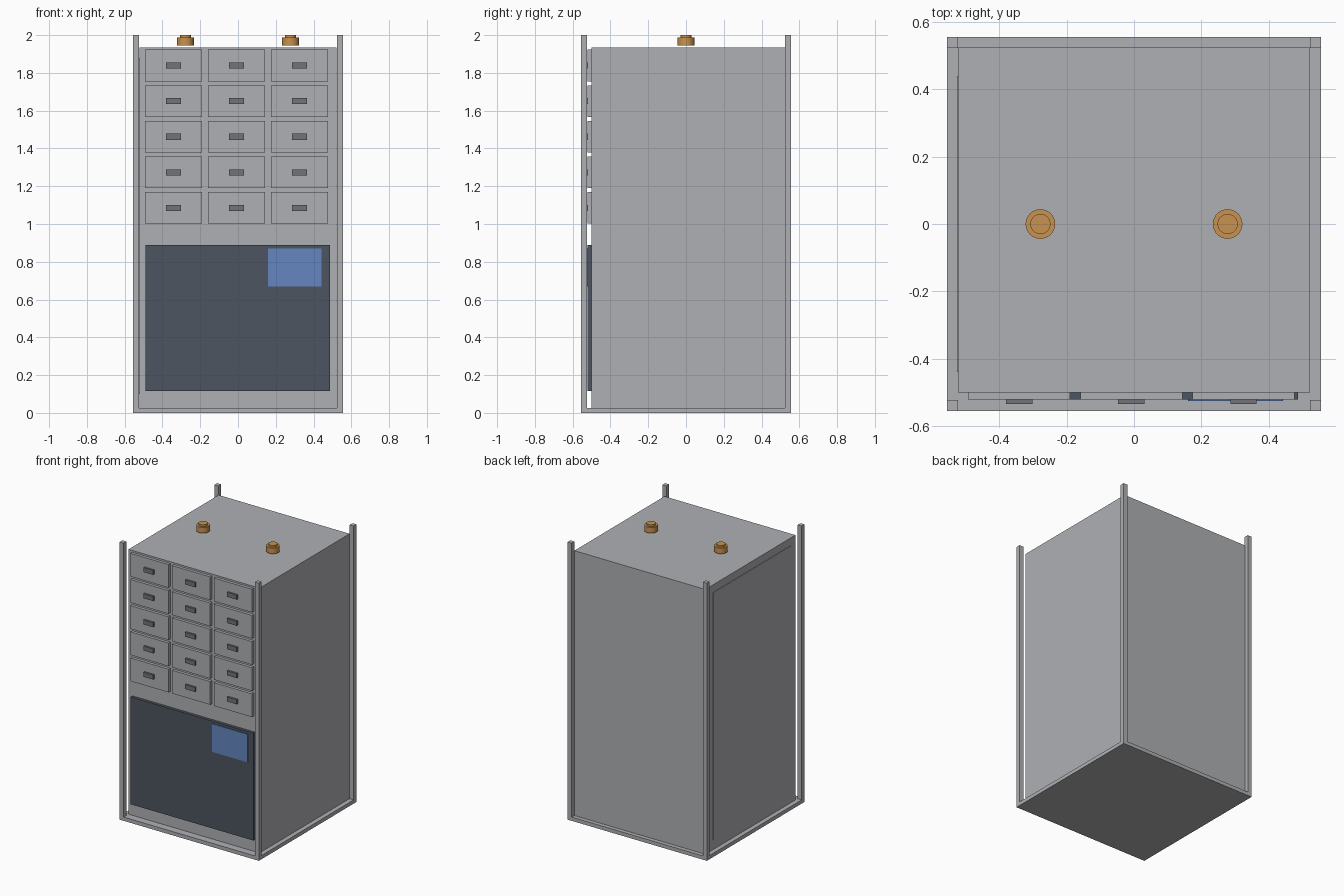
import bpy
import bmesh
from mathutils import Matrix, Vector

cube = bpy.data.objects.get("Cube")
if cube:
    bpy.data.objects.remove(cube, do_unlink=True)


def material(name, rgb):
    m = bpy.data.materials.new(name)
    m.use_nodes = True
    color = (*rgb, 1)
    m.diffuse_color = color
    m.node_tree.nodes["Principled BSDF"].inputs["Base Color"].default_value = color
    return m


grey = material("light grey metal", (0.43, 0.435, 0.455))
dark = material("dark slate", (0.075, 0.09, 0.115))
handle_grey = material("handle grey", (0.17, 0.175, 0.19))
blue = material("label blue", (0.13, 0.235, 0.53))
brass = material("brass", (0.58, 0.29, 0.08))


def add(name, bm, mat):
    mesh = bpy.data.meshes.new(name)
    bm.to_mesh(mesh)
    bm.free()
    mesh.materials.append(mat)
    obj = bpy.data.objects.new(name, mesh)
    bpy.context.collection.objects.link(obj)
    return obj


def box(name, x, y, z, mat):
    """Box from (low, high) ranges on each axis."""
    lo, hi = Vector((x[0], y[0], z[0])), Vector((x[1], y[1], z[1]))
    bm = bmesh.new()
    bmesh.ops.create_cube(
        bm, size=1, matrix=Matrix.Translation((lo + hi) / 2) @ Matrix.Diagonal((*(hi - lo), 1)))
    return add(name, bm, mat)


def around(center, width):
    return center - width / 2, center + width / 2


# Base tray, cabinet body and side panel
OUT, IN, FRONT, FACE = 0.555, 0.523, -0.5, -0.521
box("base", (-OUT, OUT), (-OUT, OUT), (0, 0.027), grey)
box("cabinet_body", (-0.522, 0.522), (FRONT, 0.525), (0.027, 1.935), grey)
box("side_panel", (-0.526, -0.52), (-0.44, 0.44), (0.1, 1.88), grey)

# Corner posts
for sx, side in ((-1, "right"), (1, "left")):
    for sy, end in ((-1, "front"), (1, "back")):
        box(f"{end}_{side}_post", sorted((sx * IN, sx * OUT)),
            sorted((sy * IN, sy * OUT)), (0, 2), grey)

# Drawers with handles
for row in range(5):
    z = 1.839 - 0.1885 * row
    for col in range(3):
        x = -0.341 + 0.333 * col
        tag = f"{row + 1}_{col + 1}"
        box(f"drawer_{tag}", around(x, 0.303), (FACE, FRONT), around(z, 0.167), grey)
        box(f"drawer_handle_{tag}", around(x, 0.078), (-0.535, FACE), around(z, 0.032), handle_grey)

# Lower door with label
box("lower_door", (-0.491, 0.487), (FACE, FRONT), (0.115, 0.888), dark)
box("door_label", (0.16, 0.443), (-0.525, FACE), (0.668, 0.87), blue)

# Stepped top knobs
for x, side in ((-0.278, "right"), (0.278, "left")):
    bm = bmesh.new()
    for radius, low, high in ((0.044, 1.946, 1.987), (0.03, 1.987, 2.0)):
        bmesh.ops.create_cone(
            bm, cap_ends=True, segments=32, radius1=radius, radius2=radius, depth=high - low,
            matrix=Matrix.Translation((x, 0, (low + high) / 2)))
    knob = add(f"{side}_top_knob", bm, brass)
    bpy.ops.object.select_all(action="DESELECT")
    knob.select_set(True)
    bpy.context.view_layer.objects.active = knob
    bpy.ops.object.shade_smooth_by_angle()
